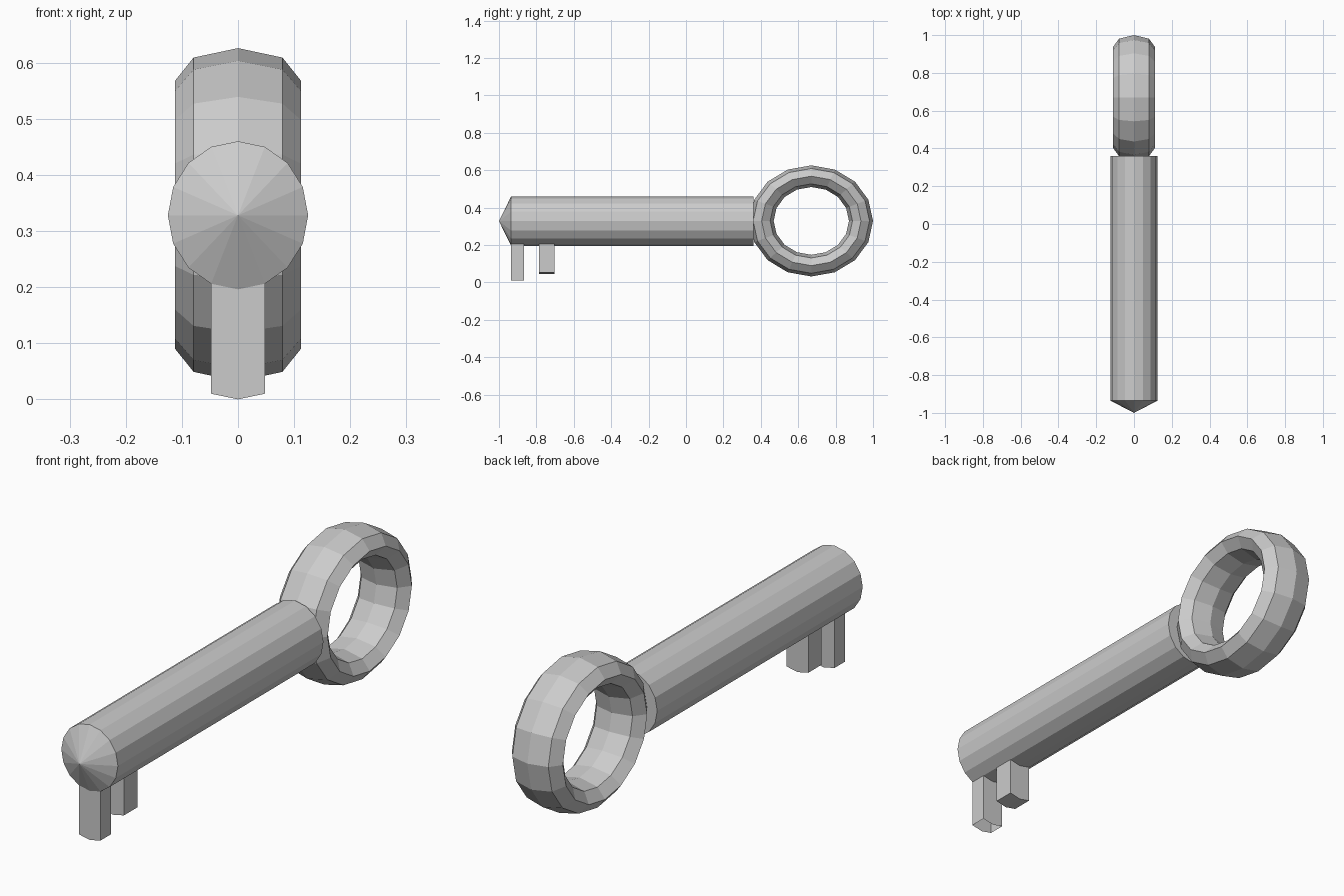
import bpy, bmesh
from math import sin, cos, pi
from mathutils import Matrix

if "Cube" in bpy.data.objects:
    bpy.data.objects.remove(bpy.data.objects["Cube"])

SIDES = 16
RX, RZ, CZ = 0.125, 0.132, 0.328      # shaft radii and axis height


def make_object(name, bm):
    bmesh.ops.recalc_face_normals(bm, faces=bm.faces)
    mesh = bpy.data.meshes.new(name)
    bm.to_mesh(mesh)
    bm.free()
    obj = bpy.data.objects.new(name, mesh)
    bpy.context.collection.objects.link(obj)
    return obj


def rim_point(i, y):
    a = 2 * pi * i / SIDES
    return (RX * sin(a), y, CZ - RZ * cos(a))


# Shaft: 16-sided bar with a shallow conical tip and a flat rear end
bm = bmesh.new()
front = [bm.verts.new(rim_point(i, -0.935)) for i in range(SIDES)]
back = [bm.verts.new(rim_point(i, 0.36)) for i in range(SIDES)]
tip = bm.verts.new((0, -1, CZ))
for i in range(SIDES):
    j = (i + 1) % SIDES
    bm.faces.new((front[i], front[j], back[j], back[i]))
    bm.faces.new((tip, front[j], front[i]))
bm.faces.new(back)
make_object("shaft", bm)


# Teeth: prisms dropped from the two lowest shaft facets
def tooth(name, y0, y1, drop, capped):
    bm = bmesh.new()
    outline = [(-1, y0), (0, y0), (1, y0), (1, y1), (0, y1), (-1, y1)]
    top = [bm.verts.new(rim_point(i, y)) for i, y in outline]
    low = [bm.verts.new((v.co.x, v.co.y, v.co.z - drop)) for v in top]
    for i in range(6):
        j = (i + 1) % 6
        bm.faces.new((top[i], top[j], low[j], low[i]))
    if capped:
        bm.faces.new((low[0], low[1], low[4], low[5]))
        bm.faces.new((low[1], low[2], low[3], low[4]))
    make_object(name, bm)


tooth("front_tooth", -0.935, -0.867, 0.196, False)   # open at the bottom
tooth("rear_tooth", -0.787, -0.702, 0.152, True)

# Handle ring: low-poly torus facing sideways, stretched to an oval
bpy.ops.mesh.primitive_torus_add(major_segments=16, minor_segments=8,
                                 major_radius=0.805, minor_radius=0.195)
ring = bpy.context.object
ring.name = "handle_ring"
ring.data.transform(Matrix.Translation((0, 0.67, 0.329))
                    @ Matrix.Diagonal((0.112 / 0.195, 0.33, 0.297, 1))
                    @ Matrix.Rotation(pi / 2, 4, 'Y'))
